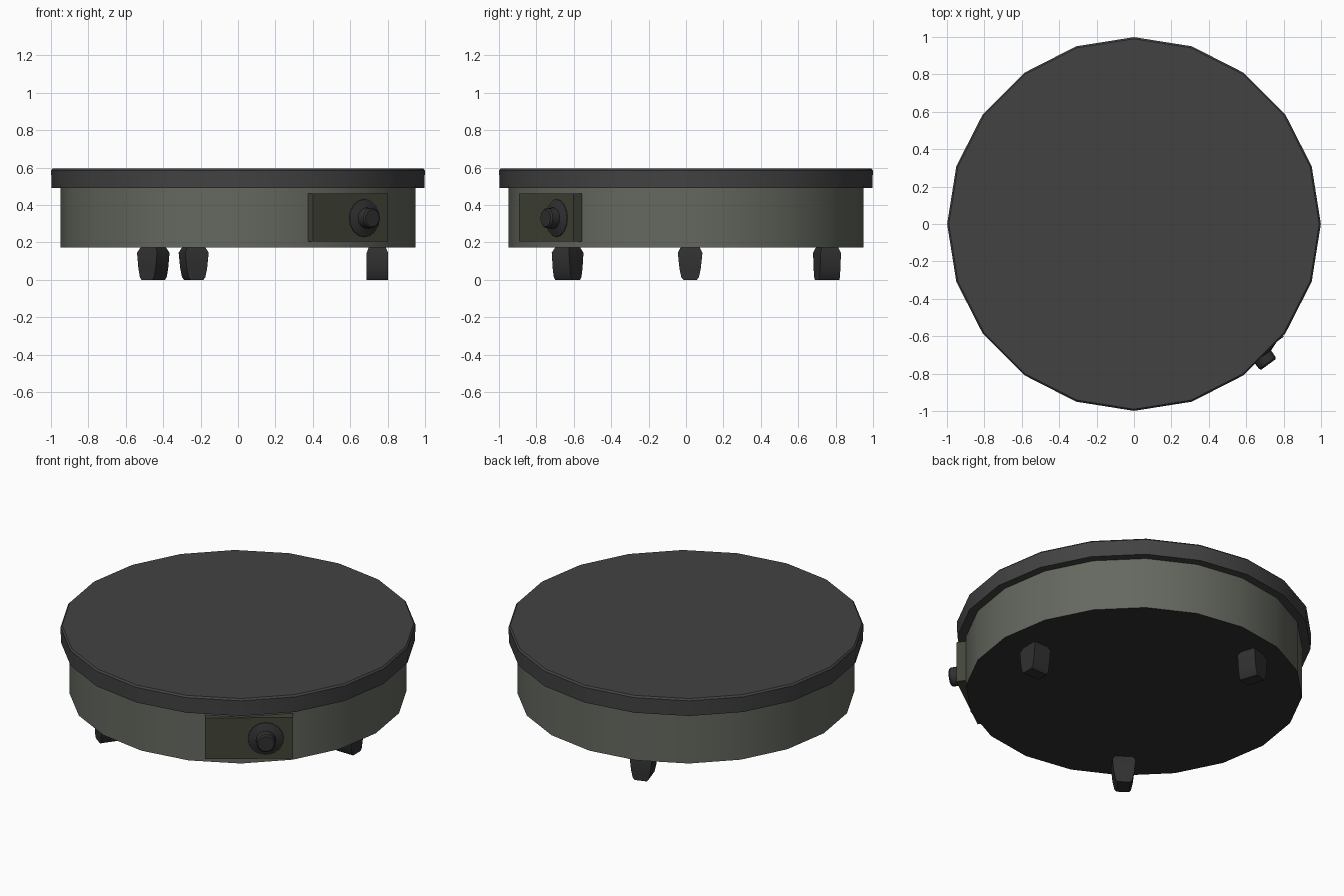
import bpy, bmesh
from math import radians, cos, sin
from mathutils import Matrix

if "Cube" in bpy.data.objects:
    bpy.data.objects.remove(bpy.data.objects["Cube"])


def mat(name, rgb):
    m = bpy.data.materials.new(name)
    m.diffuse_color = (*rgb, 1)
    m.use_nodes = True
    m.node_tree.nodes["Principled BSDF"].inputs["Base Color"].default_value = m.diffuse_color
    return m


DARK = mat("dark_top", (0.055, 0.055, 0.055))
GREEN = mat("grey_green", (0.13, 0.14, 0.115))
PANEL = mat("panel_green", (0.055, 0.06, 0.04))
BLACK = mat("black", (0.03, 0.03, 0.03))


def finish(name, bm, material, place=Matrix(), smooth=True):
    bmesh.ops.recalc_face_normals(bm, faces=bm.faces)
    me = bpy.data.meshes.new(name)
    bm.to_mesh(me)
    bm.free()
    ob = bpy.data.objects.new(name, me)
    bpy.context.collection.objects.link(ob)
    me.materials.append(material)
    ob.matrix_world = place
    if smooth:
        bpy.ops.object.select_all(action='DESELECT')
        ob.select_set(True)
        bpy.context.view_layer.objects.active = ob
        bpy.ops.object.shade_smooth_by_angle(angle=radians(35))
    return ob


def stack(rings):
    """Skin a list of point loops and cap both ends."""
    bm = bmesh.new()
    loops = [[bm.verts.new(p) for p in r] for r in rings]
    n = len(loops[0])
    for a, b in zip(loops, loops[1:]):
        for i in range(n):
            j = (i + 1) % n
            bm.faces.new((a[i], a[j], b[j], b[i]))
    bm.faces.new(loops[0])
    bm.faces.new(loops[-1])
    return bm


def lathe(profile, sides):
    step = radians(360 / sides)
    return stack([[(r * cos(i * step), r * sin(i * step), z) for i in range(sides)]
                  for r, z in profile])


# Twenty-sided lid and body
finish("top_plate", lathe([(0.997, 0.49), (0.999, 0.585), (0.99, 0.595)], 20), DARK)
body = finish("body", lathe([(0.948, 0.172), (0.948, 0.495)], 20), GREEN)
body.data.materials.append(BLACK)
for p in body.data.polygons:
    if p.normal.z < -0.9:
        p.material_index = 1

# Control panel: local x outwards, y along the panel, z up
face = Matrix.Rotation(radians(-54), 4, 'Z')
bm = bmesh.new()
bmesh.ops.create_cube(bm, size=1, matrix=Matrix.Translation((0.903, 0.046, 0.333))
                      @ Matrix.Diagonal((0.11, 0.496, 0.255, 1)))
finish("control_panel", bm, PANEL, face, smooth=False)

# Dial with a shallow skirt and a round grip
dial = face @ Matrix.Translation((0.955, 0.14, 0.33)) @ Matrix.Rotation(radians(90), 4, 'Y')
finish("dial", lathe([(0.103, 0), (0.1, 0.006), (0.056, 0.022), (0.054, 0.066),
                      (0.046, 0.075)], 16), BLACK, dial)

# Feet: tapered blocks facing outwards (z, half depth, half width)
FOOT = [(0, 0.057, 0.036), (0.014, 0.057, 0.047), (0.06, 0.057, 0.057),
        (0.145, 0.057, 0.066), (0.178, 0.044, 0.048)]
for n, (x, y, ang) in enumerate([(0.745, 0.022, 0), (-0.237, 0.754, 108),
                                 (-0.453, -0.633, 234)], 1):
    rings = [[(-d, -w, z), (d, -w, z), (d, w, z), (-d, w, z)] for z, d, w in FOOT]
    finish(f"foot_{n}", stack(rings), BLACK,
           Matrix.Translation((x, y, 0)) @ Matrix.Rotation(radians(ang), 4, 'Z'))
